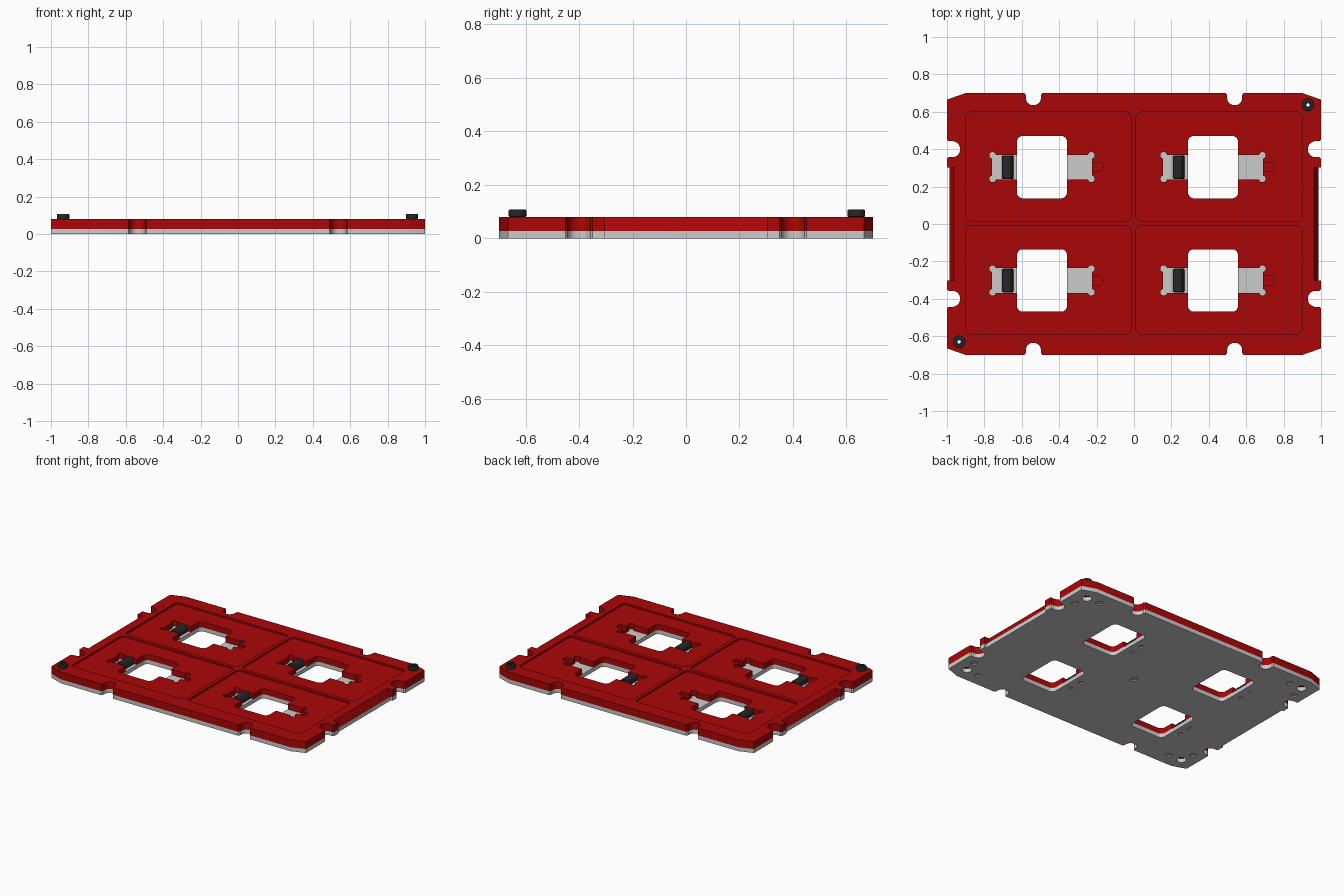
import bpy, bmesh
from math import cos, sin, pi, radians
from mathutils import Matrix

if "Cube" in bpy.data.objects:
    bpy.data.objects.remove(bpy.data.objects["Cube"])

BASE_TOP, TOP = 0.028, 0.08
CELLS = [(x, y) for x in (-0.492, 0.4225) for y in (-0.302, 0.304)]


def material(name, rgb):
    m = bpy.data.materials.new(name)
    m.diffuse_color = (*rgb, 1)
    m.use_nodes = True
    m.node_tree.nodes["Principled BSDF"].inputs["Base Color"].default_value = m.diffuse_color
    return m


RED = material("red", (0.40, 0.002, 0.002))
BLACK = material("black", (0.022, 0.022, 0.022))


def fix_normals(me):
    bm = bmesh.new()
    bm.from_mesh(me)
    bmesh.ops.recalc_face_normals(bm, faces=bm.faces)
    bm.to_mesh(me)
    bm.free()


def prism(name, pts, z0, z1, mat=None, matrix=None):
    """Extrude a flat outline from z0 to z1, then optionally reorient it."""
    bm = bmesh.new()
    face = bm.faces.new([bm.verts.new((x, y, z0)) for x, y in pts])
    ext = bmesh.ops.extrude_face_region(bm, geom=[face])
    bmesh.ops.translate(bm, vec=(0, 0, z1 - z0),
                        verts=[v for v in ext["geom"] if isinstance(v, bmesh.types.BMVert)])
    me = bpy.data.meshes.new(name)
    bm.to_mesh(me)
    bm.free()
    if matrix:
        me.transform(Matrix(matrix))
    fix_normals(me)
    ob = bpy.data.objects.new(name, me)
    bpy.context.collection.objects.link(ob)
    if mat:
        me.materials.append(mat)
    return ob


def circle(cx, cy, r, n=20):
    return [(cx + r * cos(2 * pi * i / n), cy + r * sin(2 * pi * i / n)) for i in range(n)]


def rounded(x0, y0, x1, y1, r, n=5):
    pts = []
    for k, (cx, cy) in enumerate([(x1 - r, y1 - r), (x0 + r, y1 - r),
                                  (x0 + r, y0 + r), (x1 - r, y0 + r)]):
        for i in range(n + 1):
            a = pi / 2 * (k + i / n)
            pts.append((cx + r * cos(a), cy + r * sin(a)))
    return pts


def box(x0, y0, x1, y1):
    return [(x0, y0), (x1, y0), (x1, y1), (x0, y1)]


def activate(ob):
    bpy.ops.object.select_all(action='DESELECT')
    ob.select_set(True)
    bpy.context.view_layer.objects.active = ob


def carve(ob, cutter):
    """Subtract a cutter and discard it."""
    cutter.hide_render = True
    activate(ob)
    mod = ob.modifiers.new("cut", 'BOOLEAN')
    mod.operation, mod.solver, mod.object = 'DIFFERENCE', 'EXACT', cutter
    bpy.ops.object.modifier_apply(modifier=mod.name)
    bpy.data.objects.remove(cutter)


def cut(ob, pts, z0=-0.1, z1=0.2):
    carve(ob, prism("cutter", pts, z0, z1))


def smooth(ob):
    activate(ob)
    bpy.ops.object.shade_smooth_by_angle(angle=radians(30))


def bevel(ob, width, segments=1):
    activate(ob)
    mod = ob.modifiers.new("bevel", 'BEVEL')
    mod.width, mod.segments = width, segments
    bpy.ops.object.modifier_apply(modifier=mod.name)


# Two stacked plates sharing one outline
OUTLINE = [(0.9, -0.7), (1, -0.665), (1, 0.665), (0.9, 0.7),
           (-0.9, 0.7), (-1, 0.665), (-1, -0.665), (-0.9, -0.7)]
base = prism("base_plate", OUTLINE, 0, BASE_TOP)
cover = prism("cover_plate", OUTLINE, BASE_TOP, TOP, RED)
SCREWS = [(0.93, 0.637), (-0.935, -0.63)]

for plate in (base, cover):
    for s in (-1, 1):
        # Edge notches with slightly flared mouths
        for t in (-1, 1):
            x, y = s * 0.538, t * 0.75
            cut(plate, rounded(x - 0.04, y - 0.115, x + 0.04, y + 0.115, 0.039, 8))
            cut(plate, [(x - 0.052, t * 0.705), (x + 0.052, t * 0.705),
                        (x + 0.036, t * 0.685), (x - 0.036, t * 0.685)])
            x, y = s * 1.05, t * 0.4
            cut(plate, rounded(x - 0.12, y - 0.043, x + 0.12, y + 0.043, 0.042, 8))
            cut(plate, [(s * 1.005, y - 0.054), (s * 1.005, y + 0.054),
                        (s * 0.987, y + 0.04), (s * 0.987, y - 0.04)])
        # Sloped recess along each short side
        carve(plate, prism("cutter", [(0.957, 0.09), (0.987, BASE_TOP), (0.987, -0.1),
                                      (1.1, -0.1), (1.1, 0.09)], -0.303, 0.303, None,
                           ((s, 0, 0, 0), (0, 0, s, 0), (0, 1, 0, 0), (0, 0, 0, 1))))
    # Windows and screw holes
    for x, y in CELLS:
        cut(plate, rounded(x - 0.134, y - 0.167, x + 0.134, y + 0.167, 0.032))
    for x, y in SCREWS:
        cut(plate, circle(x, y, 0.009, 12))

# Shallow panel pockets in the cover
for x0, x1 in ((-0.9, -0.015), (0.01, 0.9)):
    for y0, y1 in ((-0.588, -0.01), (0.016, 0.598)):
        cut(cover, rounded(x0, y0, x1, y1, 0.03), TOP - 0.012, 0.2)

# Slots through the cover with round corner reliefs and a finger notch
for x, y in CELLS:
    cut(cover, box(x - 0.268, y - 0.066, x + 0.268, y + 0.066))
    for s in (-1, 1):
        for t in (-1, 1):
            cut(cover, circle(x + s * 0.264, y + t * 0.063, 0.018, 14))
    cut(cover, rounded(x + 0.2, y - 0.023, x + 0.325, y + 0.023, 0.012), 0.05, 0.2)

# Underside holes: locating holes at corners, centre and below the clamps
for s in (-1, 1):
    for t in (-1, 1):
        cut(base, circle(s * 0.9, t * 0.6, 0.032))
        cut(base, circle(s * 0.92, t * 0.505, 0.023), -0.1, 0.006)
        cut(base, circle(s * 0.8, t * 0.605, 0.023), -0.1, 0.006)
cut(base, circle(0, 0, 0.024), -0.1, 0.006)
for x, y in CELLS:
    for t in (-1, 1):
        cut(base, circle(x - 0.19, y + t * 0.048, 0.016, 14), -0.1, 0.006)

smooth(base)
smooth(cover)

# Black clamp block in each slot
for i, (x, y) in enumerate(CELLS):
    clamp = prism(f"clamp_block_{i + 1}",
                  [(-0.03, BASE_TOP), (0.03, BASE_TOP), (0.03, 0.048),
                   (0.012, 0.075), (-0.014, 0.078), (-0.03, 0.062)], -0.063, 0.063, BLACK,
                  ((1, 0, 0, x - 0.183), (0, 0, 1, y), (0, 1, 0, 0), (0, 0, 0, 1)))
    bevel(clamp, 0.004)

# Hollow round screw heads in two opposite corners
for i, (x, y) in enumerate(SCREWS):
    head = prism(f"screw_head_{i + 1}", circle(x, y, 0.033, 28), TOP, 0.107, BLACK)
    bevel(head, 0.004, 2)
    cut(head, circle(x, y, 0.018, 6), 0.092, 0.2)
    cut(head, circle(x, y, 0.009, 12))
    smooth(head)
